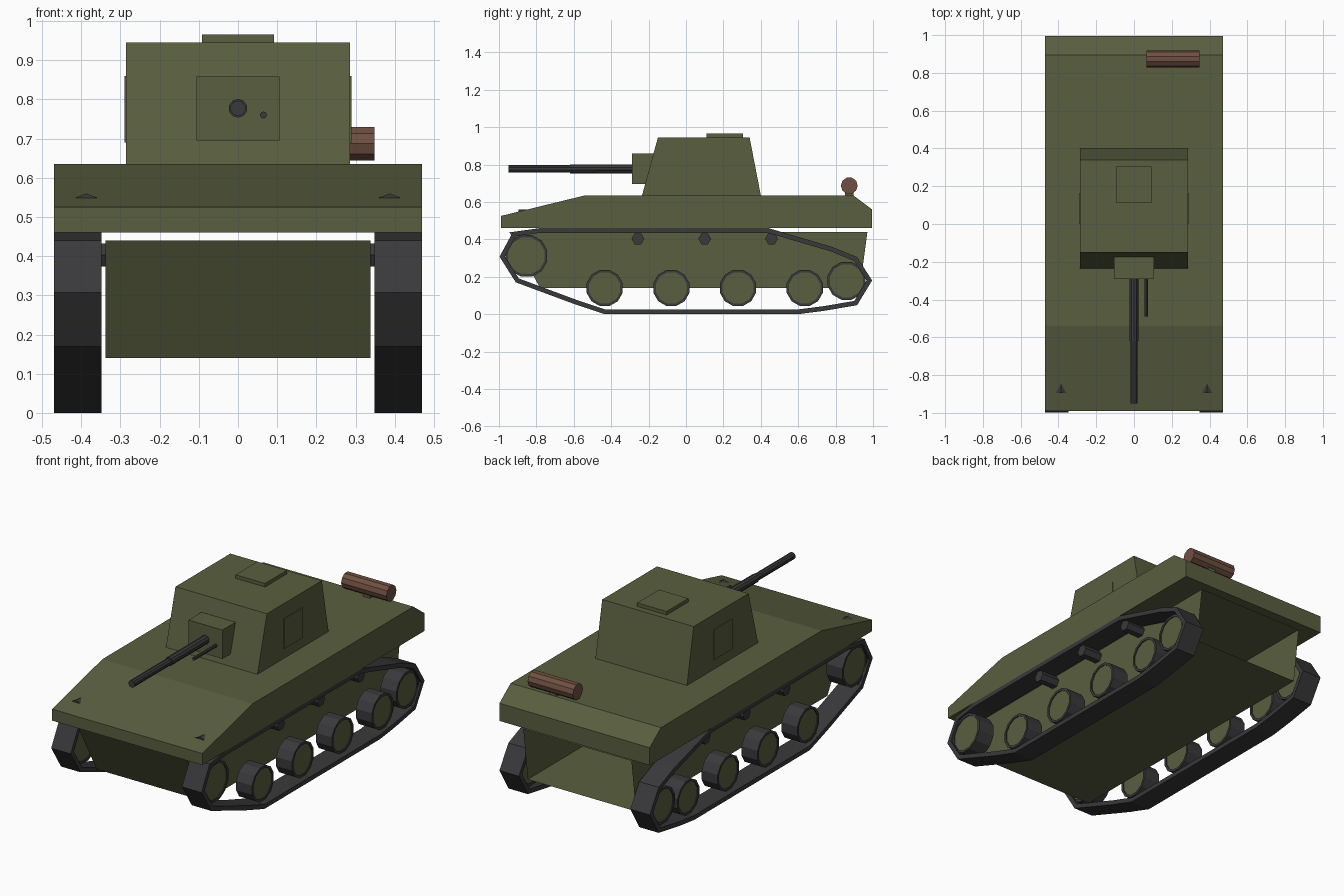
import bpy, bmesh, math
from mathutils import Vector

if "Cube" in bpy.data.objects:
    bpy.data.objects.remove(bpy.data.objects["Cube"])


def material(name, r, g, b):
    m = bpy.data.materials.new(name)
    m.diffuse_color = (r, g, b, 1)
    m.use_nodes = True
    m.node_tree.nodes["Principled BSDF"].inputs["Base Color"].default_value = m.diffuse_color
    return m


OLIVE = material("olive green", 0.100, 0.113, 0.050)
DARK = material("dark grey", 0.041, 0.041, 0.044)
BROWN = material("rusty brown", 0.160, 0.080, 0.053)


def finish(name, bm, mat, mirror=False):
    bmesh.ops.recalc_face_normals(bm, faces=bm.faces)
    me = bpy.data.meshes.new(name)
    bm.to_mesh(me)
    bm.free()
    me.materials.append(mat)
    ob = bpy.data.objects.new(name, me)
    bpy.context.collection.objects.link(ob)
    if mirror:
        ob.modifiers.new("Mirror", 'MIRROR').use_axis[0] = True
    return ob


def prism(name, profile, x0, x1, mat, mirror=False, skip=()):
    """Extrude a (y, z) profile along x; skip leaves out side faces."""
    bm = bmesh.new()
    a = [bm.verts.new((x0, y, z)) for y, z in profile]
    b = [bm.verts.new((x1, y, z)) for y, z in profile]
    n = len(a)
    bm.faces.new(a)
    bm.faces.new(b)
    for i in range(n):
        if i not in skip:
            j = (i + 1) % n
            bm.faces.new((a[i], a[j], b[j], b[i]))
    return finish(name, bm, mat, mirror)


def band(name, outer, inner, x0, x1, mat):
    """Closed ring between two (y, z) loops, mirrored to both sides."""
    bm = bmesh.new()
    loops = [[bm.verts.new((x, y, z)) for y, z in pts]
             for pts, x in ((outer, x0), (outer, x1), (inner, x1), (inner, x0))]
    n = len(outer)
    for k in range(4):
        p, q = loops[k], loops[(k + 1) % 4]
        for i in range(n):
            j = (i + 1) % n
            bm.faces.new((p[i], p[j], q[j], q[i]))
    return finish(name, bm, mat, True)


def circle(y, z, r, n, turn=0.0):
    return [(y + r * math.sin(2 * math.pi * (i + turn) / n),
             z + r * math.cos(2 * math.pi * (i + turn) / n)) for i in range(n)]


def rect(y0, y1, z0, z1):
    return [(y0, z0), (y1, z0), (y1, z1), (y0, z1)]


def rod(name, x, z, sections, n, mat, mirror=False):
    """Rod along y from (y, radius) sections."""
    bm = bmesh.new()
    rings = [[bm.verts.new((x + dx, y, z + dz)) for dx, dz in circle(0, 0, r, n)]
             for y, r in sections]
    bm.faces.new(rings[0])
    bm.faces.new(rings[-1])
    for p, q in zip(rings, rings[1:]):
        for i in range(n):
            j = (i + 1) % n
            bm.faces.new((p[i], p[j], q[j], q[i]))
    return finish(name, bm, mat, mirror)


def inset(points, d):
    """Offset a counter-clockwise loop inwards by d."""
    out = []
    n = len(points)
    for i in range(n):
        p, c, q = (Vector(points[k % n]) for k in (i - 1, i, i + 1))
        e1, e2 = (c - p).normalized(), (q - c).normalized()
        n1, n2 = Vector((-e1.y, e1.x)), Vector((-e2.y, e2.x))
        out.append(tuple(c + (n1 + n2) * d / (1 + n1.dot(n2))))
    return out


# Hull: wide upper body and a narrow lower tub that is open at the rear
prism("upper_hull", [(-0.99, 0.46), (0.995, 0.46), (0.995, 0.56), (0.895, 0.635),
                     (-0.54, 0.635), (-0.99, 0.525)], -0.47, 0.47, OLIVE)
prism("lower_hull", [(-0.78, 0.14), (0.93, 0.14), (0.97, 0.44), (-0.945, 0.44)],
      -0.338, 0.338, OLIVE, skip=(1,))

# Turret with hatch, side plates and gun mount
prism("turret", [(-0.235, 0.635), (0.40, 0.635), (0.34, 0.945), (-0.15, 0.945)],
      -0.286, 0.286, OLIVE)
prism("roof_hatch", rect(0.11, 0.305, 0.94, 0.965), -0.092, 0.092, OLIVE)
prism("turret_side_plate", rect(0.0, 0.165, 0.69, 0.86), 0.28, 0.29, OLIVE, True)
prism("gun_mount", rect(-0.29, -0.13, 0.695, 0.858), -0.106, 0.106, OLIVE)

# Guns
rod("main_gun", 0, 0.777, [(-0.95, 0.020), (-0.62, 0.020), (-0.62, 0.024), (-0.27, 0.024)], 10, DARK)
rod("side_gun", 0.065, 0.76, [(-0.49, 0.009), (-0.27, 0.009)], 8, DARK)

# Front lamps, mostly sunk into the sloped plate
rod("front_lamp", 0.387, 0.515, [(-0.895, 0.045), (-0.82, 0.045)], 8, DARK, True)

# Exhaust drum on the rear deck
prism("exhaust_drum", circle(0.873, 0.687, 0.045, 10, 0.5), 0.065, 0.348, BROWN)
prism("exhaust_bracket", rect(0.85, 0.895, 0.62, 0.66), 0.185, 0.23, OLIVE)

# Tracks
track = [(-0.997, 0.307), (-0.91, 0.17), (-0.60, 0.055), (-0.435, 0.0), (0.60, 0.0),
         (0.74, 0.018), (0.915, 0.048), (0.995, 0.18), (0.915, 0.305), (0.78, 0.36),
         (0.44, 0.46), (-0.78, 0.46), (-0.925, 0.44)]
band("track", track, inset(track, 0.025), 0.348, 0.47, DARK)

# Wheels: dark tyre ring around an olive disc
wheels = [(y, 0.14, 0.10) for y in (-0.435, -0.078, 0.278, 0.635)]
wheels += [(-0.853, 0.312, 0.115), (0.858, 0.178, 0.105)]
for k, (y, z, r) in enumerate(wheels):
    band(f"tyre_{k + 1}", circle(y, z, r, 12, 0.5), circle(y, z, r - 0.014, 12, 0.5),
         0.36, 0.46, DARK)
    prism(f"wheel_disc_{k + 1}", circle(y, z, r - 0.014, 12, 0.5), 0.365, 0.455, OLIVE, True)

# Return rollers
for k, y in enumerate((-0.257, 0.10, 0.457)):
    prism(f"return_roller_{k + 1}", circle(y, 0.403, 0.034, 6, 0.5), 0.338, 0.45, DARK, True)
